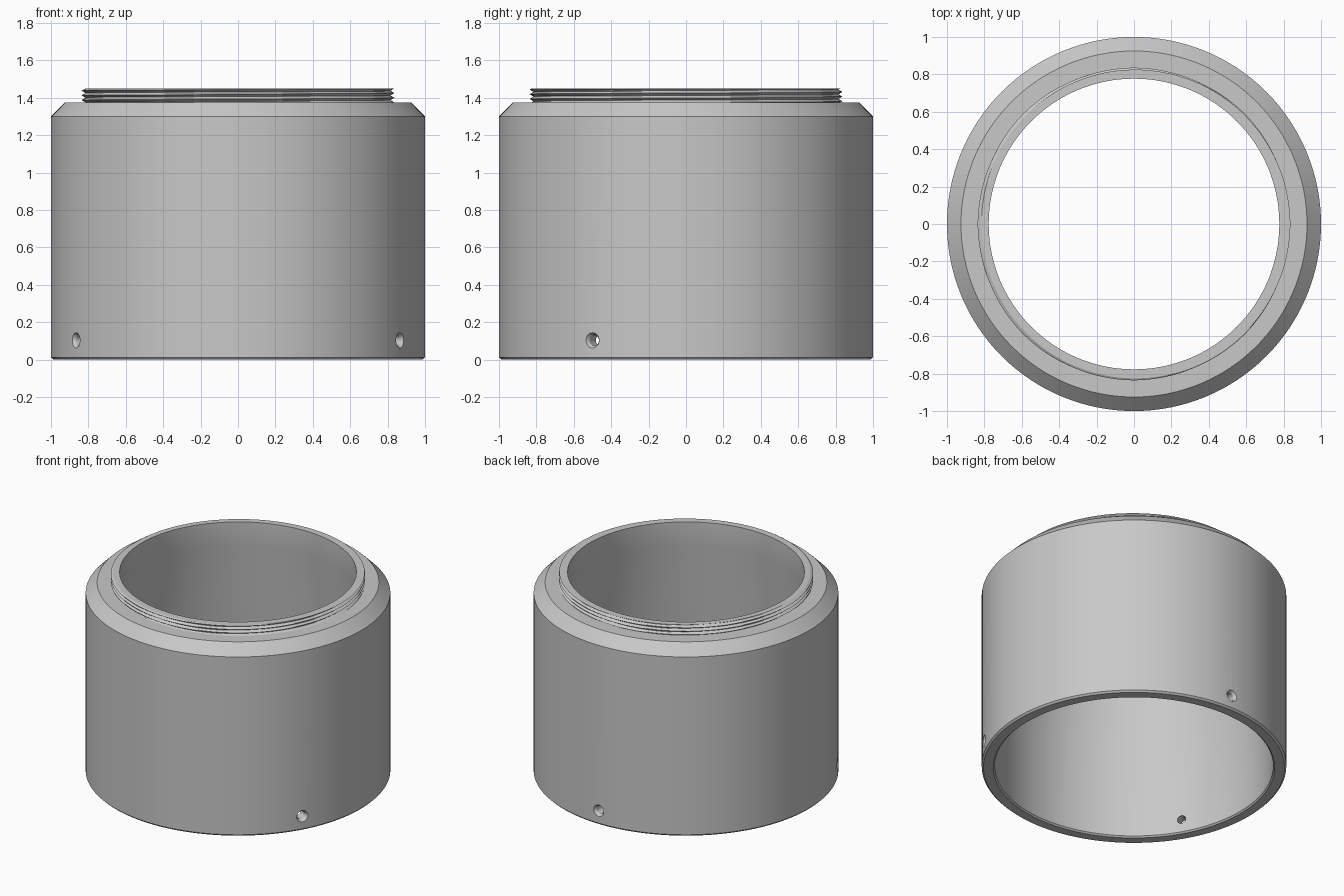
import bpy, bmesh, math
from mathutils import Matrix, Vector

cube = bpy.data.objects.get("Cube")
if cube:
    bpy.data.objects.remove(cube, do_unlink=True)

SEGMENTS = 128
grey = bpy.data.materials.new("plain_grey")
grey.use_nodes = True
colour = (0.58, 0.58, 0.58, 1)
grey.diffuse_color = colour
grey.node_tree.nodes["Principled BSDF"].inputs["Base Color"].default_value = colour


def make_object(name, bm):
    bmesh.ops.recalc_face_normals(bm, faces=bm.faces)
    mesh = bpy.data.meshes.new(name)
    bm.to_mesh(mesh)
    bm.free()
    mesh.materials.append(grey)
    obj = bpy.data.objects.new(name, mesh)
    bpy.context.collection.objects.link(obj)
    return obj


def revolve(name, profile_at):
    """Sweep a closed (radius, height) profile, which may vary with angle."""
    bm = bmesh.new()
    rings = []
    for i in range(SEGMENTS):
        a = math.tau * i / SEGMENTS
        rings.append([bm.verts.new((r * math.cos(a), r * math.sin(a), z))
                      for r, z in profile_at(a)])
    n = len(rings[0])
    for i, ring in enumerate(rings):
        nxt = rings[(i + 1) % SEGMENTS]
        for j in range(n):
            k = (j + 1) % n
            bm.faces.new((ring[j], nxt[j], nxt[k], ring[k]))
    return make_object(name, bm)


# Threaded neck: a helical triangular ridge winding between shoulder and rim
SHOULDER, RIM, BORE, SOCKET = 1.375, 1.45, 0.777, 0.914
CREST, ROOT, TURNS, ROWS = 0.836, 0.815, 3, 24


def thread(angle):
    points = []
    for i in range(ROWS + 1):
        t = i / ROWS
        phase = (t * TURNS - angle / math.tau) % 1
        points.append((ROOT + (CREST - ROOT) * abs(2 * phase - 1),
                       SHOULDER + t * (RIM - SHOULDER)))
    return points


# Body shell: chamfered foot, straight wall, chamfered shoulder, and a bore
# that widens gently from the neck to the socket below
def shell_profile(angle):
    outer = [(SOCKET + 0.01, 0), (0.988, 0), (1, 0.012), (1, 1.30), (0.925, SHOULDER)]
    inner = [(BORE, RIM), (BORE, 1.28), (SOCKET, 0.65), (SOCKET, 0.01)]
    return outer + thread(angle) + inner


shell = revolve("threaded_sleeve", shell_profile)

# Three countersunk radial screw holes near the foot
for i in range(3):
    a = math.radians(90 + 120 * i)
    out = Vector((math.cos(a), math.sin(a), 0))
    turn = out.to_track_quat("Z", "Y").to_matrix().to_4x4()
    bm = bmesh.new()
    stations = [(0.029, 0.85), (0.029, 0.982), (0.041, 1.0), (0.041, 1.05)]
    rings = []
    for radius, depth in stations:
        place = Matrix.Translation(out * depth + Vector((0, 0, 0.103))) @ turn
        rings.append(bmesh.ops.create_circle(
            bm, segments=32, radius=radius, matrix=place)["verts"])
    for low, high in zip(rings, rings[1:]):
        for j in range(32):
            k = (j + 1) % 32
            bm.faces.new((low[j], low[k], high[k], high[j]))
    bm.faces.new(rings[0])
    bm.faces.new(rings[-1])
    cutter = make_object("screw_hole_cutter", bm)
    cutter.hide_render = True
    cutter.hide_set(True)
    cut = shell.modifiers.new("screw_hole", "BOOLEAN")
    cut.operation = "DIFFERENCE"
    cut.solver = "EXACT"
    cut.object = cutter

# Bake the cuts, drop the cutters, then smooth the round walls
bpy.context.view_layer.objects.active = shell
shell.select_set(True)
for mod in list(shell.modifiers):
    used = mod.object
    bpy.ops.object.modifier_apply(modifier=mod.name)
    bpy.data.objects.remove(used, do_unlink=True)
bpy.ops.object.shade_smooth_by_angle(angle=math.radians(30))
